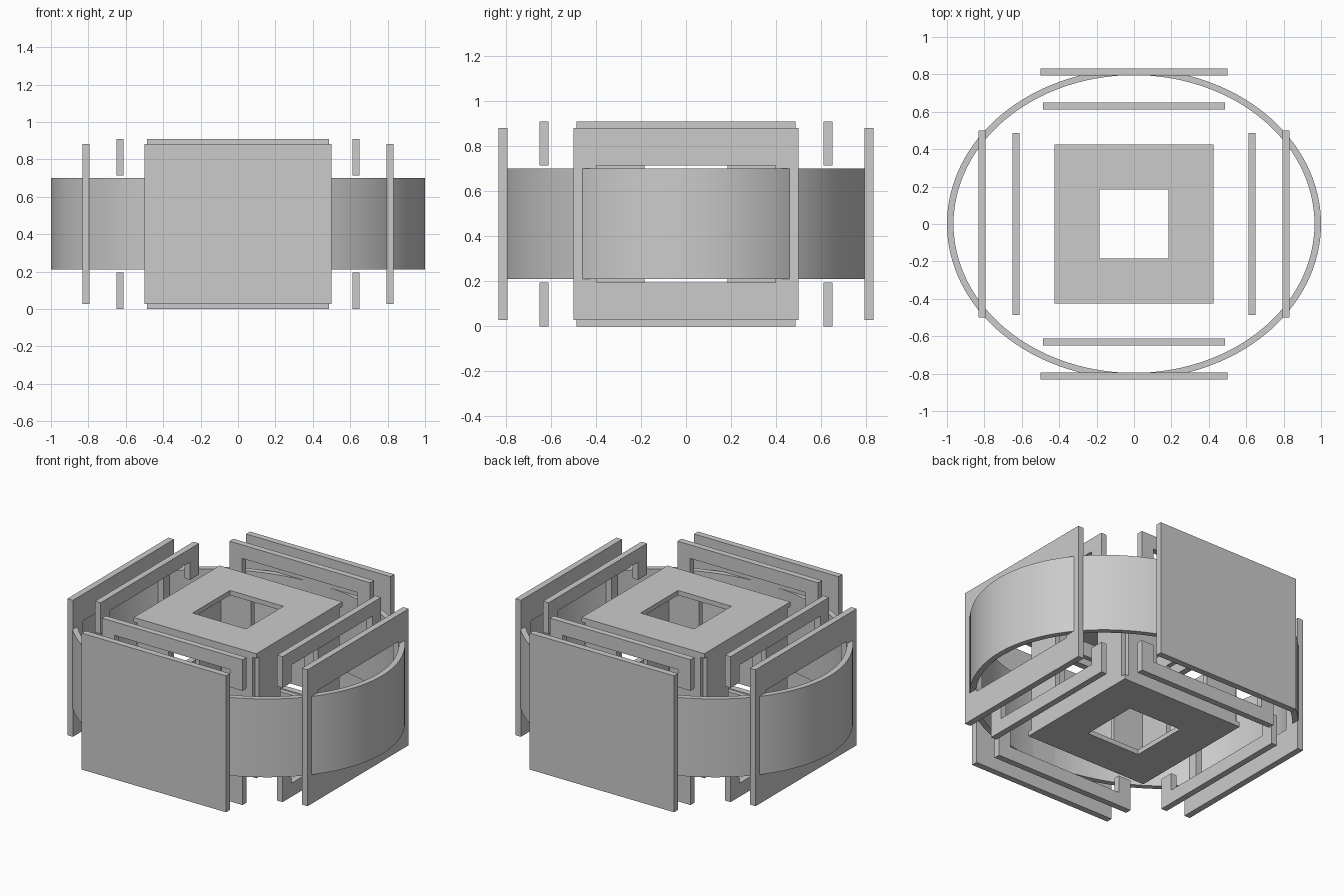
import bpy, bmesh, math
from mathutils import Matrix

cube = bpy.data.objects.get("Cube")
if cube:
    bpy.data.objects.remove(cube, do_unlink=True)

grey = bpy.data.materials.new("plain_grey")
grey.use_nodes = True
COLOUR = (0.6, 0.6, 0.6, 1)
grey.diffuse_color = COLOUR
grey.node_tree.nodes["Principled BSDF"].inputs["Base Color"].default_value = COLOUR

MID = 0.455      # height of the middle plane
THICK = 0.039    # sheet thickness


def finish(name, bm):
    bmesh.ops.recalc_face_normals(bm, faces=bm.faces)
    mesh = bpy.data.meshes.new(name)
    bm.to_mesh(mesh)
    bm.free()
    mesh.materials.append(grey)
    obj = bpy.data.objects.new(name, mesh)
    bpy.context.collection.objects.link(obj)
    return obj


def extrude_outline(points, depth):
    """Flat outline in x, z pushed along y."""
    bm = bmesh.new()
    face = bm.faces.new([bm.verts.new((x, 0, z)) for x, z in points])
    grown = bmesh.ops.extrude_face_region(bm, geom=[face])["geom"]
    verts = [v for v in grown if isinstance(v, bmesh.types.BMVert)]
    bmesh.ops.translate(bm, verts=verts, vec=(0, depth, 0))
    # the starting face is kept by the extrusion, closing the solid
    if not face.is_valid or len(bm.faces) < len(points) + 2:
        bmesh.ops.holes_fill(bm, edges=bm.edges)
    return bm


def window_panel(half_w, half_h, hole_w, hole_h, depth):
    """Rectangular sheet in x, z with a rectangular opening."""
    bm = bmesh.new()
    signs = ((-1, -1), (1, -1), (1, 1), (-1, 1))
    loops = [[bm.verts.new((sx * w, y, sz * h)) for sx, sz in signs]
             for w, h, y in ((half_w, half_h, 0), (hole_w, hole_h, 0),
                             (hole_w, hole_h, depth), (half_w, half_h, depth))]
    for k in range(4):
        a, b = loops[k], loops[(k + 1) % 4]
        for i in range(4):
            j = (i + 1) % 4
            bm.faces.new((a[i], a[j], b[j], b[i]))
    return bm


def place(name, bm, turn, distance):
    """Stand a panel at a distance from the middle, turned about z."""
    bm.transform(Matrix.Rotation(turn, 4, "Z") @ Matrix.Translation((0, -distance, MID)))
    return finish(name, bm)


def rectangle(w, h):
    return [(-w, -h), (w, -h), (w, h), (-w, h)]


# Bracket outline: a bar with short legs at both ends, legs towards the middle
bracket = [(-0.487, 0.26), (-0.40, 0.26), (-0.40, 0.37), (0.40, 0.37),
           (0.40, 0.26), (0.487, 0.26), (0.487, 0.455), (-0.487, 0.455)]

for index, side in enumerate(("front", "left", "back", "right")):
    turn = index * math.pi / 2
    # Outer plates: solid at front and back, slotted for the ring at the sides
    if index % 2 == 0:
        plate = extrude_outline(rectangle(0.5, 0.427), THICK)
    else:
        plate = window_panel(0.5, 0.427, 0.398, 0.26, THICK)
    place(side + "_outer_plate", plate, turn, 0.832)
    # Upper and lower brackets
    for label, sign in (("upper", 1), ("lower", -1)):
        outline = [(x, sign * z) for x, z in bracket]
        place(f"{side}_{label}_bracket", extrude_outline(outline, THICK), turn, 0.65)
    # Core side panels
    place(side + "_core_panel", window_panel(0.398, 0.36, 0.185, 0.27, 0.03), turn, 0.425)

# Core top and bottom panels
for label, z in (("top", 0.845), ("bottom", 0.095)):
    bm = window_panel(0.425, 0.425, 0.185, 0.185, 0.03)
    bm.transform(Matrix.Translation((0, 0, z)) @ Matrix.Rotation(-math.pi / 2, 4, "X"))
    finish("core_" + label + "_panel", bm)

# Oval ring band
bm = bmesh.new()
SIDES = 128
rows = []
for a, b, z in ((1, 0.829, 0.21), (1, 0.829, 0.70), (0.965, 0.796, 0.70), (0.965, 0.796, 0.21)):
    rows.append([bm.verts.new((a * math.cos(t), b * math.sin(t), z))
                 for t in (2 * math.pi * i / SIDES for i in range(SIDES))])
for k in range(4):
    a, b = rows[k], rows[(k + 1) % 4]
    for i in range(SIDES):
        j = (i + 1) % SIDES
        bm.faces.new((a[i], a[j], b[j], b[i]))
ring = finish("oval_ring", bm)
bpy.ops.object.select_all(action="DESELECT")
ring.select_set(True)
bpy.context.view_layer.objects.active = ring
bpy.ops.object.shade_smooth_by_angle(angle=math.radians(30))
